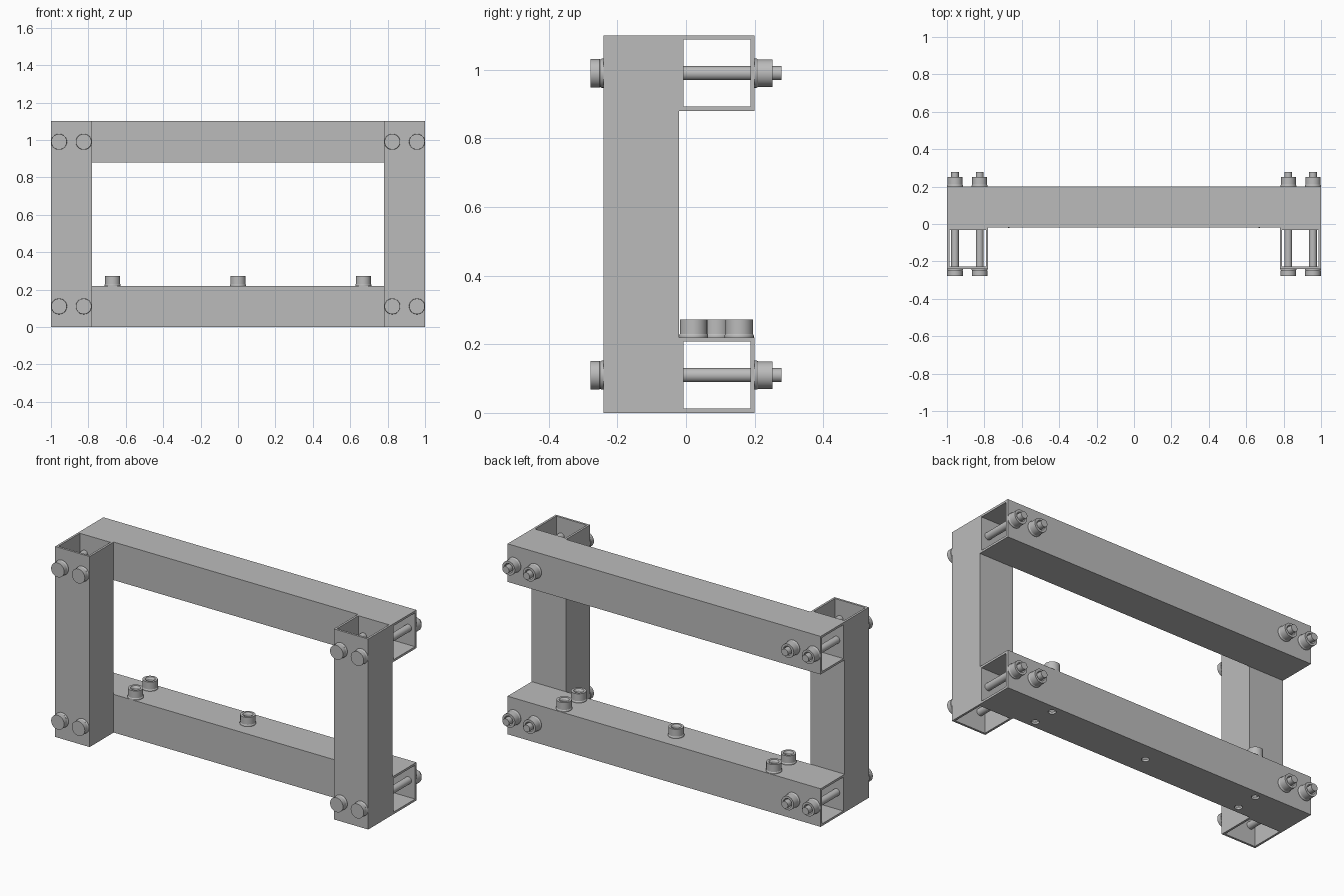
import bpy
import bmesh
import math
from mathutils import Matrix, Vector

cube = bpy.data.objects.get("Cube")
if cube:
    bpy.data.objects.remove(cube, do_unlink=True)

steel = bpy.data.materials.new("grey steel")
steel.use_nodes = True
GREY = (0.5, 0.5, 0.5, 1)
steel.diffuse_color = GREY
steel.node_tree.nodes["Principled BSDF"].inputs["Base Color"].default_value = GREY

SIZE = 0.22      # tube section
WALL = 0.0125    # tube wall
HEIGHT = 1.1
RAIL_Y = 0.09    # rail centre depth
POST_Y = -0.13   # post centre depth
ROD = 0.0205     # bolt shaft radius

# Rotations taking local z to the wanted axis
TO_X = Matrix.Rotation(math.pi / 2, 4, 'Y')
TO_BACK = Matrix.Rotation(-math.pi / 2, 4, 'X')
TO_FRONT = Matrix.Rotation(math.pi / 2, 4, 'X')
TO_TOP = Matrix.Identity(4)


def finish(name, bm, loc, rot, smooth=False):
    bmesh.ops.recalc_face_normals(bm, faces=bm.faces)
    bm.transform(rot)
    mesh = bpy.data.meshes.new(name)
    bm.to_mesh(mesh)
    bm.free()
    mesh.materials.append(steel)
    obj = bpy.data.objects.new(name, mesh)
    obj.location = loc
    bpy.context.collection.objects.link(obj)
    if smooth:
        bpy.ops.object.select_all(action='DESELECT')
        obj.select_set(True)
        bpy.context.view_layer.objects.active = obj
        bpy.ops.object.shade_smooth_by_angle(angle=math.radians(30))
    return obj


def square_tube(name, length, loc, rot):
    """Open-ended hollow square section, centred on loc."""
    bm = bmesh.new()
    corners = [(1, 1), (-1, 1), (-1, -1), (1, -1)]
    loops = []
    for half, z in ((SIZE / 2, -1), (SIZE / 2, 1),
                    (SIZE / 2 - WALL, 1), (SIZE / 2 - WALL, -1)):
        loops.append([bm.verts.new((x * half, y * half, z * length / 2))
                      for x, y in corners])
    for k in range(4):
        a, b = loops[k], loops[(k + 1) % 4]
        for i in range(4):
            j = (i + 1) % 4
            bm.faces.new((a[i], a[j], b[j], b[i]))
    return finish(name, bm, loc, rot)


def lathe(name, profile, loc, rot, closed=False, steps=32):
    """Spin (radius, height) points round local z."""
    bm = bmesh.new()
    verts = [bm.verts.new((r, 0, h)) for r, h in profile]
    pairs = list(zip(verts, verts[1:]))
    if closed:
        pairs.append((verts[-1], verts[0]))
    edges = [bm.edges.new(p) for p in pairs]
    bmesh.ops.spin(bm, geom=verts + edges, cent=(0, 0, 0), axis=(0, 0, 1),
                   angle=math.tau, steps=steps)
    bmesh.ops.remove_doubles(bm, verts=bm.verts, dist=1e-5)
    return finish(name, bm, loc, rot, smooth=True)


# Flanged collar with a chamfered bore, and plain flanged bolt head
FLANGE = [(0.0425, 0), (0.0425, 0.006), (0.040, 0.010)]
COLLAR = [(ROD, 0)] + FLANGE + [(0.040, 0.052), (0.027, 0.052), (ROD, 0.042)]
HEAD = [(0, 0)] + FLANGE + [(0.0415, 0.012), (0.0415, 0.039), (0, 0.039)]
SHAFT = [(0, 0), (ROD, 0), (ROD, 0.518), (0, 0.518)]

# Frame tubes
lower_rail = square_tube("lower_rail", 2, (0, RAIL_Y, SIZE / 2), TO_X)
square_tube("upper_rail", 2, (0, RAIL_Y, HEIGHT - SIZE / 2), TO_X)
for side, s in (("left", 1), ("right", -1)):
    square_tube(f"{side}_post", HEIGHT,
                (s * (1 - SIZE / 2), POST_Y, HEIGHT / 2), TO_TOP)

    # Through bolts, two at each joint
    for level, z in (("lower", SIZE / 2), ("upper", HEIGHT - SIZE / 2)):
        for place, x in (("outer", 0.957), ("inner", 0.825)):
            tag = f"{side}_{level}_{place}"
            front = Vector((s * x, POST_Y - SIZE / 2, z))
            back = Vector((s * x, RAIL_Y + SIZE / 2, z))
            lathe(f"{tag}_bolt_head", HEAD, front, TO_FRONT)
            lathe(f"{tag}_bolt_shaft", SHAFT, front, TO_BACK)
            lathe(f"{tag}_bolt_nut", COLLAR, back, TO_BACK, closed=True)

# Mounting bosses on the lower rail, with holes drilled right through it
spots = [(0, RAIL_Y)] + [(s * 0.67, RAIL_Y + d)
                         for s in (1, -1) for d in (-0.068, 0.065)]
drill = bmesh.new()
for n, (x, y) in enumerate(spots, 1):
    lathe(f"mounting_boss_{n}", COLLAR, (x, y, SIZE), TO_TOP, closed=True)
    bmesh.ops.create_cone(drill, cap_ends=True, segments=32, radius1=ROD,
                          radius2=ROD, depth=0.4,
                          matrix=Matrix.Translation((x, y, SIZE / 2)))
cutter = finish("hole_cutter", drill, (0, 0, 0), TO_TOP)
cutter.hide_render = True

cut = lower_rail.modifiers.new("holes", 'BOOLEAN')
cut.operation = 'DIFFERENCE'
cut.solver = 'EXACT'
cut.object = cutter
bpy.ops.object.select_all(action='DESELECT')
lower_rail.select_set(True)
bpy.context.view_layer.objects.active = lower_rail
bpy.ops.object.modifier_apply(modifier=cut.name)
bpy.data.objects.remove(cutter, do_unlink=True)
